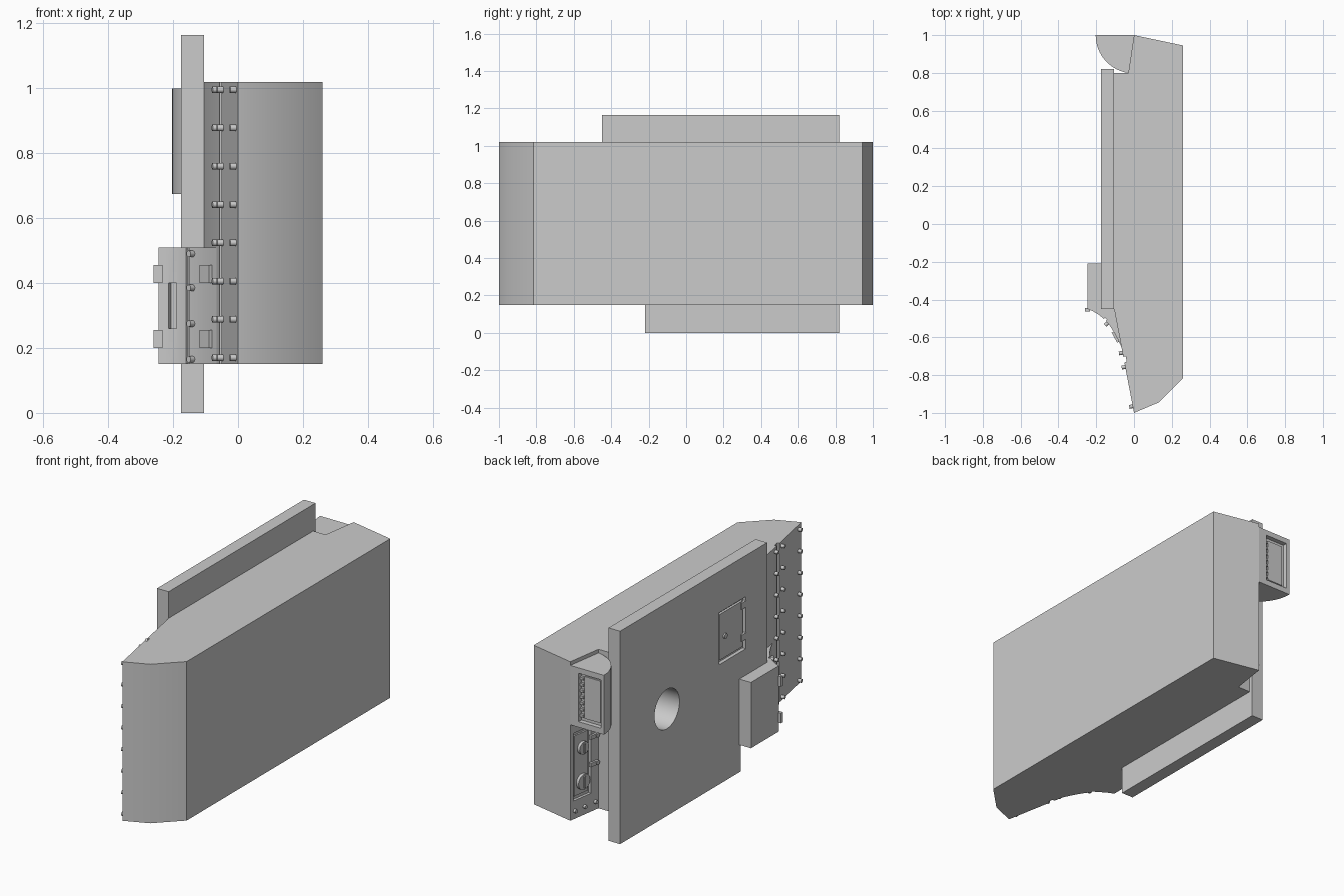
import bpy, bmesh, math
from mathutils import Matrix, Vector

if "Cube" in bpy.data.objects:
    bpy.data.objects.remove(bpy.data.objects["Cube"])

grey = bpy.data.materials.new("plain_grey")
grey.diffuse_color = (0.6, 0.6, 0.6, 1)
grey.use_nodes = True
grey.node_tree.nodes["Principled BSDF"].inputs["Base Color"].default_value = grey.diffuse_color


def finish(name, bm):
    bmesh.ops.recalc_face_normals(bm, faces=bm.faces[:])
    me = bpy.data.meshes.new(name)
    bm.to_mesh(me)
    bm.free()
    me.materials.append(grey)
    ob = bpy.data.objects.new(name, me)
    bpy.context.collection.objects.link(ob)
    return ob


def prism(name, pts, lo, hi, axis="z"):
    """Extrude a flat outline: (x, y) along z, or (y, z) along x."""
    bm = bmesh.new()
    place = (lambda p, h: (p[0], p[1], h)) if axis == "z" else (lambda p, h: (h, p[0], p[1]))
    face = bm.faces.new([bm.verts.new(place(p, lo)) for p in pts])
    ext = bmesh.ops.extrude_face_region(bm, geom=[face])
    move = Vector((0, 0, hi - lo)) if axis == "z" else Vector((hi - lo, 0, 0))
    bmesh.ops.translate(bm, vec=move, verts=[v for v in ext["geom"] if isinstance(v, bmesh.types.BMVert)])
    return finish(name, bm)


def turn(n):
    return Matrix.Rotation(math.atan2(n[1], n[0]), 4, "Z")


def box(name, c, size, n=(1, 0)):
    """Box whose size is (depth along normal n, width, height)."""
    bm = bmesh.new()
    m = Matrix.Translation(c) @ turn(n) @ Matrix.Diagonal((*size, 1))
    bmesh.ops.create_cube(bm, size=1, matrix=m)
    return finish(name, bm)


def disc(name, c, r, depth, n, sides=12):
    bm = bmesh.new()
    m = Matrix.Translation(c) @ turn(n) @ Matrix.Rotation(math.pi / 2, 4, "Y")
    bmesh.ops.create_cone(bm, cap_ends=True, segments=sides, radius1=r, radius2=r, depth=depth, matrix=m)
    return finish(name, bm)


def cut(ob, cutters):
    for c in cutters:
        mod = ob.modifiers.new("cut", "BOOLEAN")
        mod.operation = "DIFFERENCE"
        mod.solver = "EXACT"
        mod.object = c
        bpy.context.view_layer.objects.active = ob
        bpy.ops.object.modifier_apply(modifier=mod.name)
    for c in cutters:
        bpy.data.objects.remove(c)


LEFT = (-1, 0)
N_FRONT = (-0.982, -0.1875)     # slanted front-left face
N_REAR = (-0.989, 0.148)        # rear light face


def on_front(y, z, out=0.0):
    t = (-0.45 - y) / 0.55
    return (-0.105 + 0.105 * t + N_FRONT[0] * out, y + N_FRONT[1] * out, z)


def on_rear(s, z, out=0.0):
    return (-0.03 * s + N_REAR[0] * out, 1 - 0.2 * s + N_REAR[1] * out, z)


# Main hull
hull = prism("main_hull", [(0, 1), (0.26, 0.945), (0.26, -0.815), (0.13, -0.945), (0, -1),
                           (-0.105, -0.45), (-0.105, 0.8), (-0.03, 0.8)], 0.15, 1.02)
cut(hull, [
    disc("hole_cutter", (-0.05, 0.415, 0.585), 0.108, 0.3, LEFT, 40),
    box("seam_cutter", on_front(-0.718, 0.585), (0.026, 0.03, 1.0), N_FRONT),
    box("light_recess_cutter", on_rear(0.42, 0.435), (0.03, 0.125, 0.37), N_REAR),
])

# Side plate with round opening and door recess
plate = prism("side_plate", [(-0.22, 0), (0.82, 0), (0.82, 1.165), (-0.45, 1.165), (-0.45, 0.505), (-0.22, 0.505)],
              -0.175, -0.105, "x")
cut(plate, [
    disc("plate_hole_cutter", (-0.14, 0.415, 0.585), 0.108, 0.2, LEFT, 40),
    box("door_cutter", (-0.175, -0.15, 0.797), (0.04, 0.233, 0.285)),
])
box("side_door", (-0.161, -0.15, 0.797), (0.014, 0.20, 0.25))
disc("door_knob", (-0.17, -0.094, 0.79), 0.014, 0.012, LEFT)
for z in (0.9, 0.725):
    box("door_hinge", (-0.169, -0.252, z), (0.014, 0.045, 0.035))
    disc("door_hinge_pin", (-0.169, -0.268, z), 0.012, 0.014, LEFT)

# Lower front box with concave curved front
curve = [(-0.245, -0.45), (-0.215, -0.463), (-0.185, -0.481), (-0.155, -0.506),
         (-0.128, -0.538), (-0.105, -0.575), (-0.086, -0.61), (-0.066, -0.652)]
front_box = prism("front_box", [(-0.08, -0.21), (-0.245, -0.21)] + curve + [(-0.05, -0.64)], 0.15, 0.51)
N_HANDLE, N_CURVE, N_HINGE = (-0.48, -0.88), (-0.74, -0.67), (-0.88, -0.48)
cut(front_box, [
    box("handle_cutter", (-0.202, -0.471, 0.33), (0.03, 0.028, 0.14), N_HANDLE),
    box("groove_cutter", (-0.154, -0.507, 0.33), (0.016, 0.015, 0.5), (-0.68, -0.73)),
])
for z in (0.165, 0.275, 0.385, 0.49):
    disc("curve_bolt", (-0.142, -0.527, z), 0.01, 0.028, N_CURVE)
for z in (0.2275, 0.4275):
    box("outer_hinge", (-0.246, -0.455, z), (0.028, 0.018, 0.055))
    box("inner_hinge", (-0.095, -0.597, z), (0.02, 0.06, 0.055), N_HINGE)

# Bolt columns on the slanted front face
for i in range(8):
    z = 0.17 + i * 0.118
    for y in (-0.682, -0.757, -0.965):
        disc("front_bolt", on_front(y, z, 0.006), 0.01, 0.026, N_FRONT)

# Rear corner pod: quarter round with a window recess
arc = [(0.203 * math.cos(math.radians(a)), 1 + 0.203 * math.sin(math.radians(a)))
       for a in [180 + 81.5 * i / 12 for i in range(13)]]
pod = prism("rear_pod", [(0, 1)] + arc, 0.675, 1.0)
cut(pod, [box("window_cutter", (-0.117, 1.0, 0.838), (0.135, 0.05, 0.265))])
for i in range(7):
    box("window_slat", (-0.06, 0.982, 0.735 + i * 0.034), (0.02, 0.014, 0.014))
box("window_panel", (-0.122, 0.977, 0.838), (0.095, 0.012, 0.23))

# Rear light compartment
box("light_panel", on_rear(0.42, 0.435, -0.012), (0.012, 0.1, 0.33), N_REAR)
for z, r in ((0.52, 0.034), (0.335, 0.042)):
    disc("rear_light", on_rear(0.45, z, 0.0), r, 0.02, N_REAR, 24)
    box("light_bar", on_rear(0.45, z, 0.01), (0.012, 0.012, r * 1.5), N_REAR)
for z in (0.56, 0.41):
    box("light_hinge", on_rear(0.8, z, 0.004), (0.014, 0.05, 0.022), N_REAR)
    disc("light_hinge_pin", on_rear(0.92, z, 0.006), 0.012, 0.016, N_REAR)
for s, z in ((0.15, 0.195), (0.5, 0.195), (0.88, 0.195), (0.85, 0.62)):
    disc("rear_rivet", on_rear(s, z, 0.004), 0.01, 0.02, N_REAR)

# Smooth curved surfaces, keep hard edges
bpy.ops.object.select_all(action="SELECT")
bpy.context.view_layer.objects.active = hull
bpy.ops.object.shade_smooth_by_angle(angle=math.radians(35))
